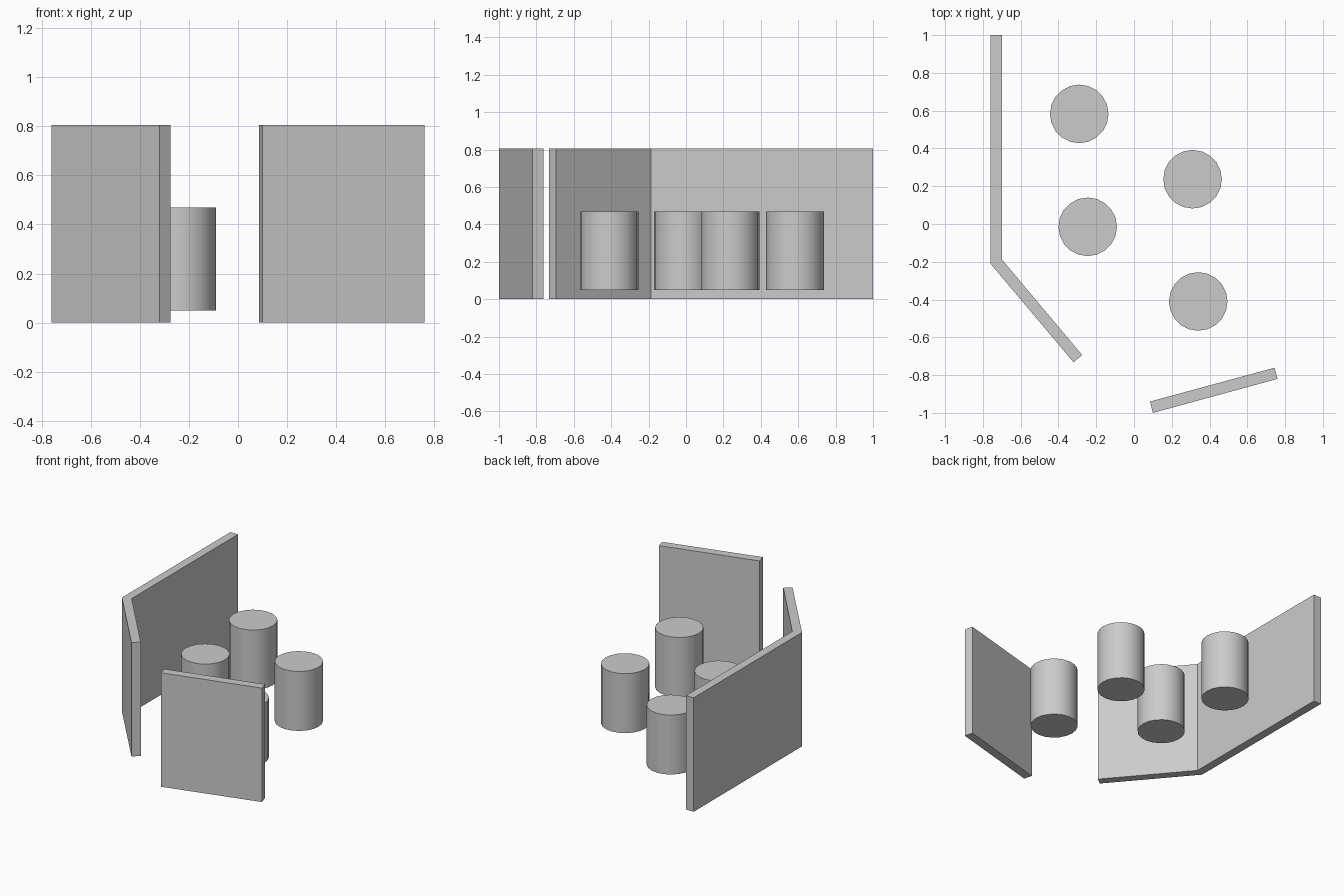
import bpy
import bmesh

if "Cube" in bpy.data.objects:
    bpy.data.objects.remove(bpy.data.objects["Cube"])

WALL_HEIGHT = 0.805


def wall(name, outline):
    """Extrude a plan outline (counter-clockwise) up to wall height."""
    bm = bmesh.new()
    base = bm.faces.new([bm.verts.new((x, y, 0)) for x, y in outline])
    top = bmesh.ops.extrude_face_region(bm, geom=[base])["geom"]
    verts = [v for v in top if isinstance(v, bmesh.types.BMVert)]
    bmesh.ops.translate(bm, verts=verts, vec=(0, 0, WALL_HEIGHT))
    bmesh.ops.recalc_face_normals(bm, faces=bm.faces)
    mesh = bpy.data.meshes.new(name)
    bm.to_mesh(mesh)
    bm.free()
    bpy.context.collection.objects.link(bpy.data.objects.new(name, mesh))


# Long side wall, mitred into the angled wall
wall("long_wall", [(-0.76, -0.21), (-0.70, -0.187), (-0.70, 1.0), (-0.76, 1.0)])
wall("angled_wall", [(-0.76, -0.21), (-0.32, -0.732), (-0.274, -0.694), (-0.70, -0.187)])

# Free-standing front panel
wall("front_panel", [(0.085, -0.94), (0.10, -1.0), (0.76, -0.82), (0.744, -0.761)])

# Four round stools floating just above the ground
for i, (x, y) in enumerate([(-0.29, 0.583), (-0.245, -0.015), (0.31, 0.237), (0.34, -0.41)]):
    bpy.ops.mesh.primitive_cylinder_add(vertices=20, radius=0.155, depth=0.42,
                                        location=(x, y, 0.26))
    bpy.context.object.name = f"stool_{i + 1}"
    bpy.ops.object.shade_smooth_by_angle()
